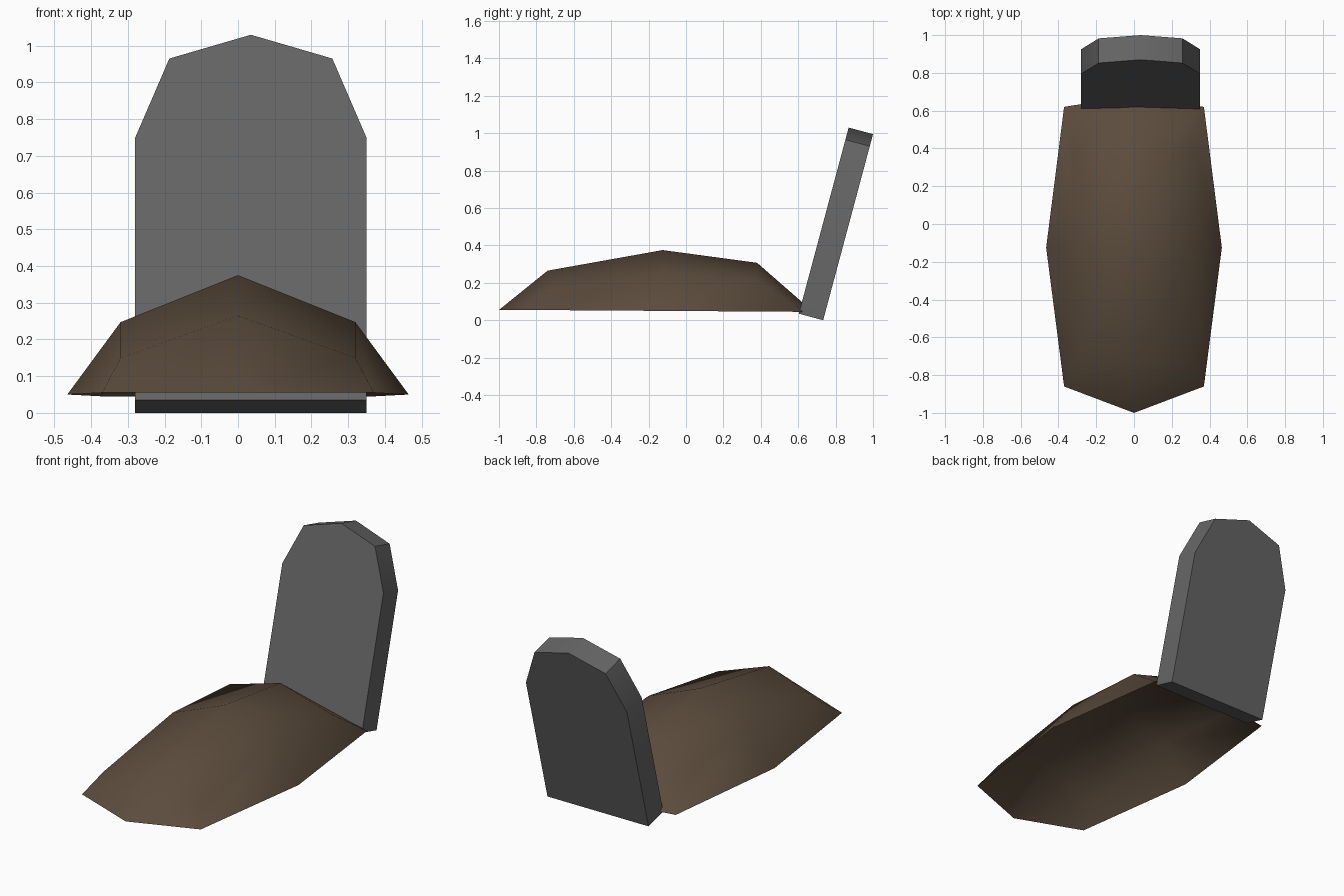
import bpy, math
from mathutils import Vector

if "Cube" in bpy.data.objects:
    bpy.data.objects.remove(bpy.data.objects["Cube"])


def material(name, rgb):
    m = bpy.data.materials.new(name)
    m.diffuse_color = (*rgb, 1)
    m.use_nodes = True
    m.node_tree.nodes["Principled BSDF"].inputs["Base Color"].default_value = m.diffuse_color
    return m


def build(name, verts, faces, mat, angle):
    me = bpy.data.meshes.new(name)
    me.from_pydata(verts, [], faces)
    me.materials.append(mat)
    ob = bpy.data.objects.new(name, me)
    bpy.context.collection.objects.link(ob)
    bpy.ops.object.select_all(action='DESELECT')
    ob.select_set(True)
    bpy.context.view_layer.objects.active = ob
    bpy.ops.object.shade_smooth_by_angle(angle=math.radians(angle))
    return ob


stone = material("grey stone", (0.13, 0.13, 0.13))
soil = material("brown soil", (0.105, 0.072, 0.046))

# Headstone: arched slab leaning back by 15 degrees
tilt = math.radians(15)
up = Vector((0, math.sin(tilt), math.cos(tilt)))
back = Vector((0, math.cos(tilt), -math.sin(tilt)))
base = Vector((0.035, 0.603, 0.035))
thick = 0.135
half = [(0.315, 0.0), (0.315, 0.74), (0.222, 0.963)]
outline = half + [(0, 1.03)] + [(-x, h) for x, h in reversed(half)]
n = len(outline)
verts = [base + Vector((x, 0, 0)) + up * h + back * d
         for d in (0, thick) for x, h in outline]
faces = [tuple(reversed(range(n))), tuple(range(n, 2 * n))]
faces += [(i, (i + 1) % n, n + (i + 1) % n, n + i) for i in range(n)]
build("headstone", verts, faces, stone, 50)

# Grave mound: open shell, five rows of five points running front to back
# each row: (rim point, shoulder point, ridge point) of the right half
rows = [
    ((0.37, -0.86, 0.055), (0, -1, 0.055)),
    ((0.465, -0.125, 0.05), (0.32, -0.74, 0.15), (0, -0.74, 0.265)),
    ((0.465, -0.125, 0.05), (0.32, -0.125, 0.247), (0, -0.125, 0.375)),
    ((0.465, -0.125, 0.05), (0.32, 0.38, 0.215), (0, 0.38, 0.307)),
    ((0.37, 0.62, 0.045), (0, 0.68, 0.045)),
]


def mirror(p):
    return (-p[0], p[1], p[2])


verts = []
for r in rows[1:4]:                       # 3 x 3 crown grid, left to right
    verts += [mirror(r[1]), r[2], r[1]]
fr, ft = rows[0]
br, bt = rows[4]
side = rows[2][0]
# rim loop, counter-clockwise from the front left corner
verts += [mirror(fr), ft, fr, side, br, bt, mirror(br), mirror(side)]
faces = [(3 * j + i, 3 * j + i + 1, 3 * j + i + 4, 3 * j + i + 3)
         for j in range(2) for i in range(2)]
crown = [0, 1, 2, 5, 8, 7, 6, 3]
faces += [(9 + k, 9 + (k + 1) % 8, crown[(k + 1) % 8], crown[k])
          for k in range(8)]
build("grave_mound", verts, faces, soil, 80)
